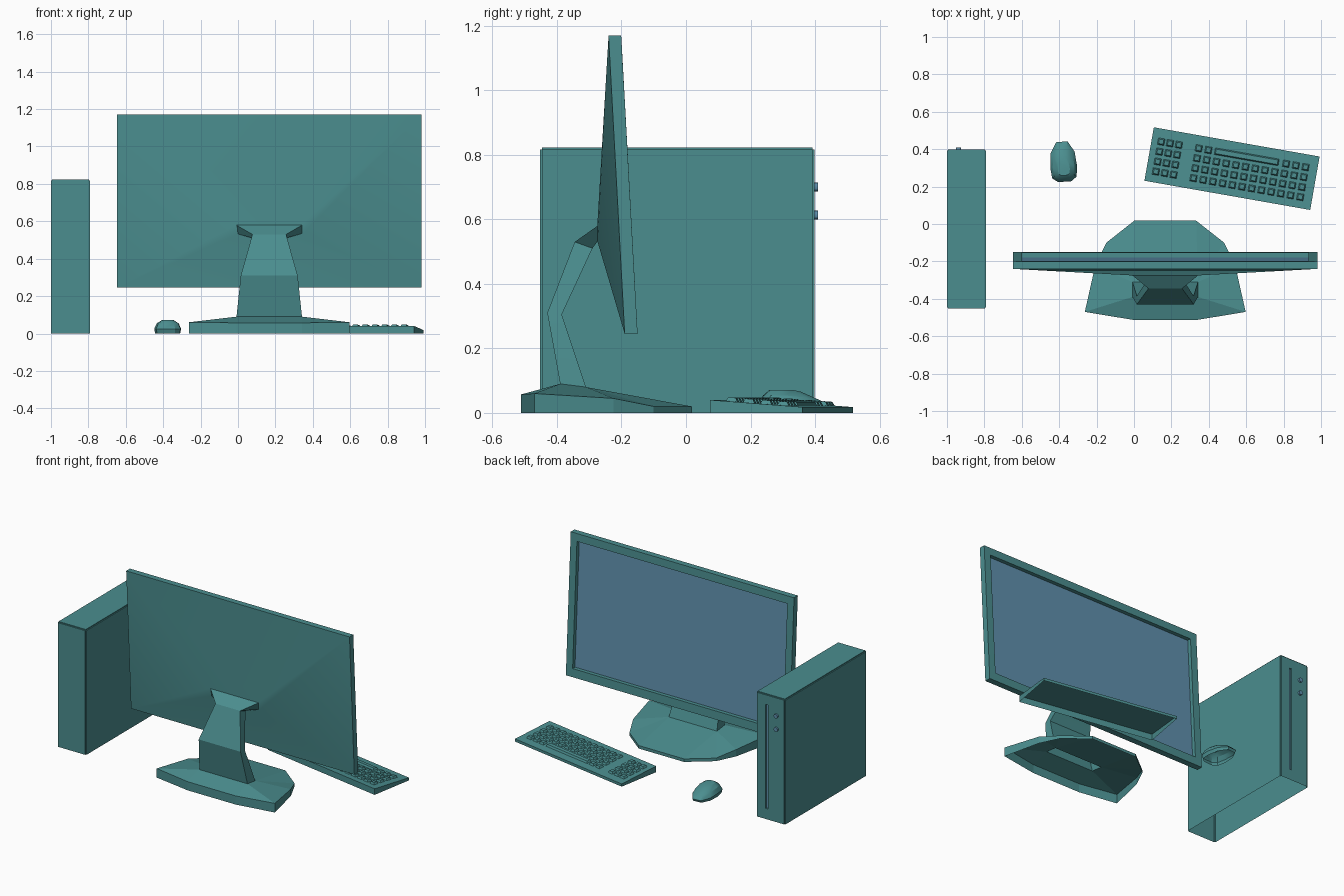
import bpy, bmesh, math
from mathutils import Matrix, Vector

if "Cube" in bpy.data.objects:
    bpy.data.objects.remove(bpy.data.objects["Cube"])


def material(name, rgb):
    m = bpy.data.materials.new(name)
    m.use_nodes = True
    m.diffuse_color = (*rgb, 1)
    m.node_tree.nodes["Principled BSDF"].inputs["Base Color"].default_value = (*rgb, 1)
    return m


TEAL = material("teal plastic", (0.07, 0.27, 0.275))
BLUE = material("blue glass", (0.115, 0.28, 0.42))
CX = 0.167  # centre line of the display and its stand


def finish(name, bm, mats=(TEAL,), smooth=False):
    bmesh.ops.recalc_face_normals(bm, faces=bm.faces)
    mesh = bpy.data.meshes.new(name)
    bm.to_mesh(mesh)
    bm.free()
    for m in mats:
        mesh.materials.append(m)
    ob = bpy.data.objects.new(name, mesh)
    bpy.context.collection.objects.link(ob)
    if smooth:
        bpy.ops.object.select_all(action="DESELECT")
        ob.select_set(True)
        bpy.context.view_layer.objects.active = ob
        bpy.ops.object.shade_smooth_by_angle(angle=math.radians(30))
    return ob


def loft(bm, rings, cap_first=False, cap_last=False):
    """Skin matching closed rings; returns the last cap if made."""
    loops = [[bm.verts.new(p) for p in ring] for ring in rings]
    for a, b in zip(loops, loops[1:]):
        n = len(a)
        for i in range(n):
            j = (i + 1) % n
            bm.faces.new((a[i], a[j], b[j], b[i]))
    if cap_first:
        bm.faces.new(loops[0][::-1])
    return bm.faces.new(loops[-1]) if cap_last else None


def box(bm, x0, x1, y0, y1, z0, z1):
    rings = [[(x0, y0, z), (x1, y0, z), (x1, y1, z), (x0, y1, z)] for z in (z0, z1)]
    loft(bm, rings, cap_last=True)


# Tower case: open underneath, softened edges, recessed front slot
bm = bmesh.new()
box(bm, -1.0, -0.79, -0.452, 0.398, 0, 0.823)
bm.normal_update()
bmesh.ops.bevel(bm, geom=[e for e in bm.edges if not e.is_boundary],
                offset=0.006, segments=2, affect="EDGES")
slot_x, slot_z = (-0.874, -0.858), (0.07, 0.755)
cuts = [((x, 0, 0), (1, 0, 0)) for x in slot_x] + [((0, 0, z), (0, 0, 1)) for z in slot_z]
for co, no in cuts:
    bm.normal_update()
    front = [f for f in bm.faces if f.normal.y > 0.99]
    geom = front + list({e for f in front for e in f.edges}) + list({v for f in front for v in f.verts})
    bmesh.ops.bisect_plane(bm, geom=geom, plane_co=co, plane_no=no)
bm.normal_update()
for f in list(bm.faces):
    c = f.calc_center_median()
    if f.normal.y > 0.99 and slot_x[0] < c.x < slot_x[1] and slot_z[0] < c.z < slot_z[1]:
        new = bmesh.ops.extrude_discrete_faces(bm, faces=[f])["faces"][0]
        new.material_index = 1
        bmesh.ops.translate(bm, verts=new.verts, vec=(0, -0.01, 0))
finish("tower_case", bm, (TEAL, BLUE))

# Tower buttons
for name, z in (("power_button", 0.7), ("reset_button", 0.613)):
    bm = bmesh.new()
    place = Matrix.Translation((-0.938, 0.4, z)) @ Matrix.Rotation(math.pi / 2, 4, "X")
    bmesh.ops.create_cone(bm, cap_ends=True, segments=12, radius1=0.014, radius2=0.014,
                          depth=0.018, matrix=place)
    finish(name, bm, (BLUE,), True)


# Display: shallow pyramid back, tilted rim, recessed screen
def rect(half, z0, z1, y0, y1):
    return [(CX - half, y0, z0), (CX + half, y0, z0), (CX + half, y1, z1), (CX - half, y1, z1)]


bm = bmesh.new()
screen = loft(bm, [
    rect(0.175, 0.53, 0.58, -0.274, -0.275),
    rect(0.813, 0.245, 1.17, -0.19, -0.24),
    rect(0.813, 0.245, 1.17, -0.15, -0.201),
    rect(0.766, 0.30, 1.12, -0.153, -0.198),
    rect(0.766, 0.30, 1.12, -0.178, -0.223),
], True, True)
screen.material_index = 1
finish("display", bm, (TEAL, BLUE), True)

# Neck: bent, tapering, then flaring out to meet the display
bm = bmesh.new()
neck = [  # half width, back (y, z), front (y, z)
    (0.175, (-0.39, 0.09), (-0.31, 0.08)),
    (0.152, (-0.43, 0.31), (-0.385, 0.305)),
    (0.09, (-0.345, 0.53), (-0.29, 0.51)),
    (0.177, (-0.274, 0.58), (-0.272, 0.535)),
]
loft(bm, [[(CX - w, *b), (CX + w, *b), (CX + w, *f), (CX - w, *f)] for w, b, f in neck])
finish("display_neck", bm, smooth=True)

# Stand base: hollow wedge whose top slopes up to the neck
rim = [(0.175, -0.512, 0.057), (0.43, -0.47, 0.06), (0.375, -0.225, 0.045),
       (0.315, -0.1, 0.02), (0.165, 0.018, 0.02)]
bm = bmesh.new()
halves = []
for s in (1, -1):
    top = [bm.verts.new((CX + s * x, y, z)) for x, y, z in rim]
    foot = [bm.verts.new((CX + s * x, y, 0)) for x, y, z in rim]
    back = bm.verts.new((CX + s * neck[0][0], *neck[0][1]))
    front = bm.verts.new((CX + s * neck[0][0], *neck[0][2]))
    for i in range(len(rim) - 1):
        bm.faces.new((top[i], top[i + 1], foot[i + 1], foot[i]))
    bm.faces.new((top[0], top[1], back))
    bm.faces.new((top[1], top[2], front, back))
    bm.faces.new((top[2], top[3], front))
    bm.faces.new((top[3], top[4], front))
    halves.append((top, foot, back, front))
(ta, fa, ba, na), (tb, fb, bb, nb) = halves
for i in (0, -1):
    bm.faces.new((ta[i], tb[i], fb[i], fa[i]))
bm.faces.new((ta[0], tb[0], bb, ba))
bm.faces.new((ta[-1], tb[-1], nb, na))
finish("stand_base", bm)

# Keyboard: hollow sloping tray with tapered keys
KEYBOARD = Matrix.Translation((0.524, 0.296, 0)) @ Matrix.Rotation(math.radians(-10), 4, "Z")
W, D = 0.45, 0.145


def deck(v):
    return 0.029 - 0.076 * v


bm = bmesh.new()
corners = [(-W, -D), (W, -D), (W, D), (-W, D)]
loft(bm, [[(u, v, 0) for u, v in corners], [(u, v, deck(v)) for u, v in corners]], cap_last=True)
bm.transform(KEYBOARD)
finish("keyboard_tray", bm)


def key(bm, u0, u1, v):
    rings = []
    for inset, lift in ((0, 0), (0.006, 0.012)):
        a, b, h = u0 + inset, u1 - inset, 0.018 - inset
        rings.append([(u, w, deck(w) + lift) for u, w in
                      ((a, v - h), (b, v - h), (b, v + h), (a, v + h))])
    loft(bm, rings, cap_last=True)


bm = bmesh.new()
R = 0.018
for row in range(4):
    v = 0.076 - 0.054 * row
    for col in range(3):
        u = -0.398 + 0.048 * col
        key(bm, u - R, u + R, v)
    for col in range(12):
        u = -0.194 + 0.0527 * col
        if row or col < 2 or col > 8:
            key(bm, u - R, u + R, v)
key(bm, -0.107, 0.24, 0.076)
bm.transform(KEYBOARD)
finish("keyboard_keys", bm)

# Mouse: faceted egg, highest toward the palm end, open underneath
outline = [(-0.035, -0.107), (0.035, -0.107), (0.065, -0.085), (0.072, -0.03), (0.064, 0.05),
           (0.03, 0.107), (-0.03, 0.107), (-0.064, 0.05), (-0.072, -0.03), (-0.065, -0.085)]
bm = bmesh.new()
rings = []
for z, s, dy in ((0, 0.93, 0), (0.025, 1, 0), (0.054, 0.82, -0.005), (0.071, 0.45, -0.025)):
    ring = []
    for x, y in outline:
        py = y * s + dy
        ring.append((x * s, py, z * (1 - max(0, py) * 3.5)))
    rings.append(ring)
loft(bm, rings, cap_last=True)
bm.transform(Matrix.Translation((-0.378, 0.333, 0)) @ Matrix.Rotation(math.radians(4), 4, "Z"))
finish("mouse", bm, smooth=True)
